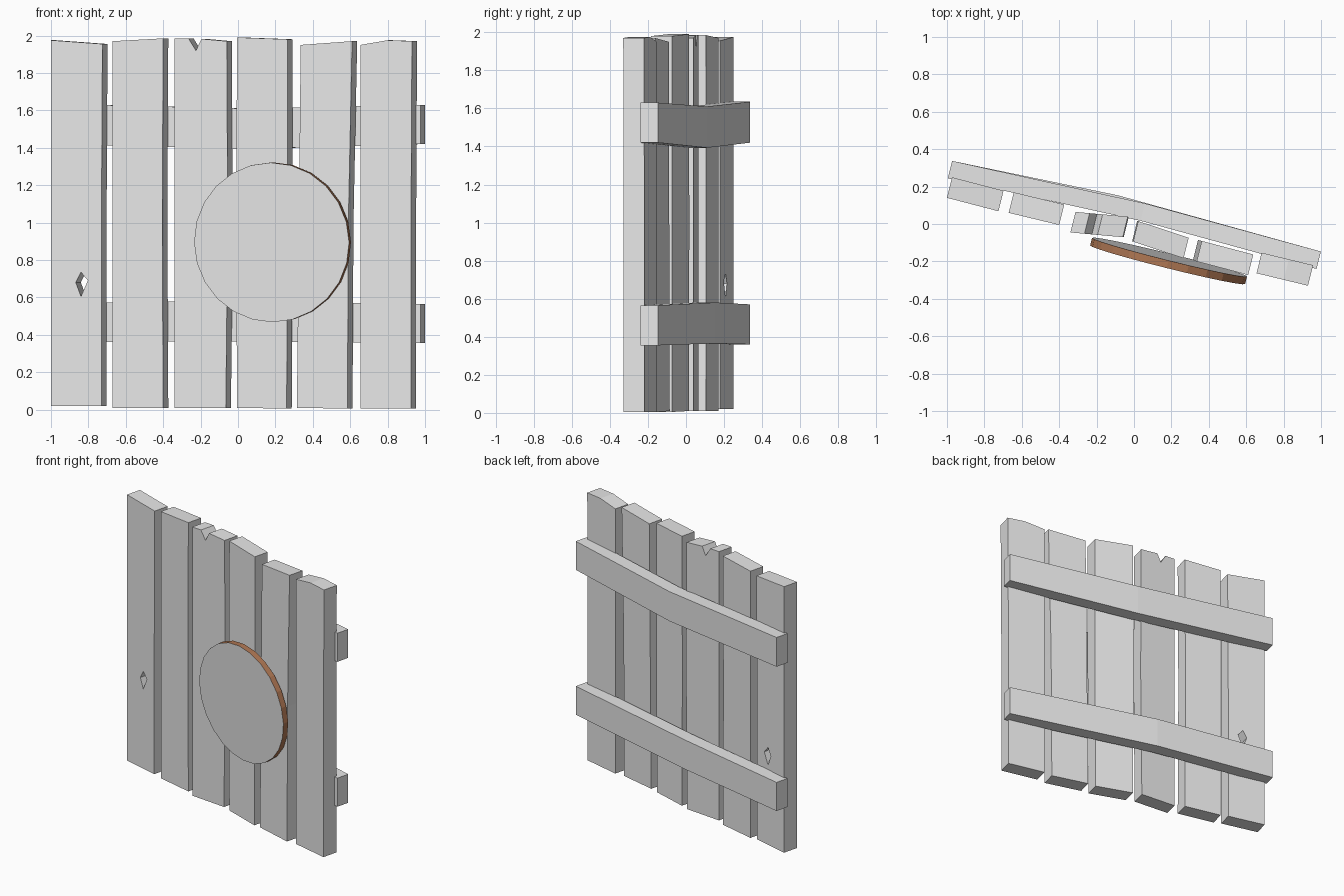
import bpy, bmesh, math
from mathutils import Matrix, Vector

cube = bpy.data.objects.get("Cube")
if cube:
    bpy.data.objects.remove(cube)

YAW = Matrix.Rotation(math.radians(-14), 4, 'Z')
THICK = 0.113


def material(name, rgb):
    m = bpy.data.materials.new(name)
    m.use_nodes = True
    m.diffuse_color = (*rgb, 1)
    m.node_tree.nodes["Principled BSDF"].inputs["Base Color"].default_value = (*rgb, 1)
    return m


GREY = material("pale grey", (0.8, 0.8, 0.8))
BROWN = material("brown rim", (0.42, 0.18, 0.085))


def finish(bm, name, mats):
    bmesh.ops.recalc_face_normals(bm, faces=bm.faces)
    mesh = bpy.data.meshes.new(name)
    bm.to_mesh(mesh)
    bm.free()
    for m in mats:
        mesh.materials.append(m)
    ob = bpy.data.objects.new(name, mesh)
    bpy.context.collection.objects.link(ob)
    return ob


def prism(name, outline, v_left, v_right, depth):
    """Extrude an outline of front-on x, z points along the fence depth.
    The front lies v_left to v_right in front of the fence line."""
    bm = bmesh.new()
    c, s = math.cos(math.radians(14)), math.sin(math.radians(14))
    xs = [p[0] for p in outline]
    x0, x1 = min(xs), max(xs)
    verts = []
    for x, z in outline:
        v = v_left + (v_right - v_left) * (x - x0) / (x1 - x0)
        verts.append(bm.verts.new((x, (v - s * x) / c, z)))
    front = bm.faces.new(verts)
    ext = bmesh.ops.extrude_face_region(bm, geom=[front])
    moved = [g for g in ext["geom"] if isinstance(g, bmesh.types.BMVert)]
    bmesh.ops.translate(bm, verts=moved, vec=Vector((s, c, 0)) * depth)
    return finish(bm, name, [GREY])


# Planks: bottom edge, right middle, top edge from right to left, left middle
planks = [
    ([(-1, .02), (-.73, .02), (-.73, 1), (-.725, 1.955), (-1, 1.975)], -.106, -.109),
    ([(-.67, .01), (-.4, .01), (-.405, 1), (-.4, 1.985), (-.67, 1.97)], -.104, -.102),
    ([(-.34, .01), (-.065, .01), (-.055, 1), (-.06, 1.97), (-.195, 1.982),
      (-.225, 1.92), (-.265, 1.985), (-.34, 1.985)], -.126, -.082),
    ([(-.005, .01), (.26, .005), (.265, 1), (.265, 1.98), (-.005, 1.99),
      (-.01, 1)], -.092, -.114),
    ([(.315, .01), (.585, .005), (.59, 1), (.61, 1.97), (.335, 1.95)], -.113, -.117),
    ([(.655, .005), (.925, .005), (.925, 1), (.93, 1.97), (.8, 1.975),
      (.655, 1.95)], -.097, -.095),
]
boards = [prism(f"plank_{i + 1}", *p, THICK) for i, p in enumerate(planks)]

# Diamond knot hole through the first plank
cutter = prism("knot_cutter", [(-.862, .605), (-.825, .69), (-.862, .735), (-.89, .68)],
               -.2, -.2, 0.4)
cutter.hide_render = True
mod = boards[0].modifiers.new("knot_hole", 'BOOLEAN')
mod.operation, mod.solver, mod.object = 'DIFFERENCE', 'EXACT', cutter
bpy.context.view_layer.objects.active = boards[0]
bpy.ops.object.modifier_apply(modifier=mod.name)
bpy.data.objects.remove(cutter)


# Rails: two straight lengths meeting at a slight kink
def rail(name, stations):
    bm = bmesh.new()
    rings = []
    for u, v, low, high in stations:
        corners = ((v, low), (v + .096, low), (v + .096, high), (v, high))
        rings.append([bm.verts.new((u, y, z)) for y, z in corners])
    for a, b in zip(rings, rings[1:]):
        for i in range(4):
            j = (i + 1) % 4
            bm.faces.new((a[i], a[j], b[j], b[i]))
    bm.faces.new(rings[0])
    bm.faces.new(rings[-1])
    bm.transform(YAW)
    return finish(bm, name, [GREY])


rail("upper_rail", [(-1.025, -.004, 1.42, 1.635), (.03, .025, 1.393, 1.61),
                    (1.005, .003, 1.42, 1.63)])
rail("lower_rail", [(-1.025, -.004, .36, .57), (-.12, .032, .365, .58),
                    (1.005, .003, .355, .565)])

# Round board leaning slightly forward at the top, with a brown rim
bm = bmesh.new()
bmesh.ops.create_cone(bm, cap_ends=True, segments=24, radius1=.427, radius2=.427, depth=.042)
for f in bm.faces:
    f.material_index = 0 if abs(f.normal.z) > .5 else 1
place = Matrix.Translation((.227, -.147, .895)) @ Matrix.Rotation(math.radians(92.5), 4, 'X')
bm.transform(YAW @ place)
finish(bm, "round_board", [GREY, BROWN])
